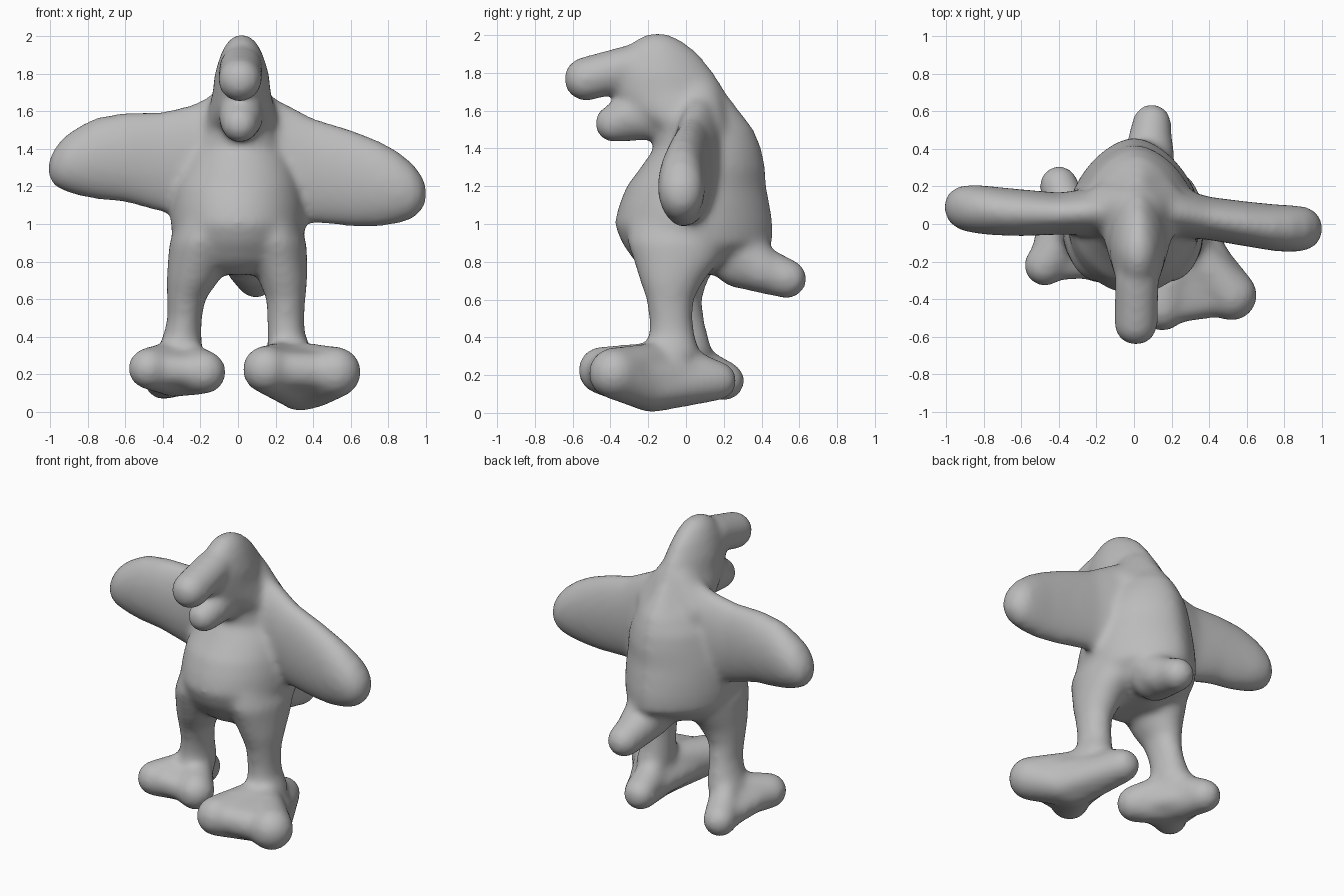
import bpy, bmesh, math
from mathutils import Vector

if "Cube" in bpy.data.objects:
    bpy.data.objects.remove(bpy.data.objects["Cube"])

body = bmesh.new()


def loft(axis, sections, sides=40, pinch=1.0):
    """Skin ellipses: (position along axis, centre a, centre b, radius a, radius b).
    pinch above 1 narrows the half that faces +b."""
    rings = []
    for t, ca, cb, ra, rb in sections:
        ring = []
        for i in range(sides):
            w = 2 * math.pi * i / sides
            c, s = math.cos(w), math.sin(w)
            if s > 0:
                c = math.copysign(abs(c) ** pinch, c)
                s = s ** pinch
            a, b = ca + ra * c, cb + rb * s
            co = {'x': (t, a, b), 'y': (a, t, b), 'z': (a, b, t)}[axis]
            ring.append(body.verts.new(co))
        rings.append(ring)
    faces = []
    for lo, hi in zip(rings, rings[1:]):
        for i in range(sides):
            j = (i + 1) % sides
            faces.append(body.faces.new((lo[i], lo[j], hi[j], hi[i])))
    faces.append(body.faces.new(rings[0][::-1]))
    faces.append(body.faces.new(rings[-1]))
    bmesh.ops.recalc_face_normals(body, faces=faces)


def hull(*balls):
    """Convex hull around balls (x, y, z, radius)."""
    part = bmesh.new()
    for x, y, z, r in balls:
        made = bmesh.ops.create_icosphere(part, subdivisions=3, radius=r)
        bmesh.ops.translate(part, verts=made['verts'], vec=Vector((x, y, z)))
    out = bmesh.ops.convex_hull(part, input=part.verts[:])
    junk = {g for g in out['geom_interior'] + out['geom_unused']
            if isinstance(g, bmesh.types.BMVert)}
    bmesh.ops.delete(part, geom=list(junk), context='VERTS')
    bmesh.ops.recalc_face_normals(part, faces=part.faces[:])
    mesh = bpy.data.meshes.new("hull")
    part.to_mesh(mesh)
    part.free()
    body.from_mesh(mesh)
    bpy.data.meshes.remove(mesh)


def foot(outer, inner, heel, ankle, sole, sole_side):
    """Two toes and a heel running up to the ankle, with webs between them."""
    for tip in (outer, inner, heel):
        hull(tip, ankle)
        hull(tip, sole, sole_side)
    hull(*[(x, y, z, r * .76) for x, y, z, r in (outer, inner, heel)], sole, sole_side, ankle)
    # Tendon from the heel up the back of the leg
    x, y, z, r = ankle
    hull((heel[0], heel[1] - .03, heel[2], .09), (x, y + .0, z + .09, .08))


# Torso and head
loft('z', [(.73, 0, -.03, .16, .15), (.8, 0, .02, .30, .29), (.9, 0, .06, .345, .4),
           (1.0, 0, .04, .36, .42), (1.1, 0, .045, .355, .40), (1.2, 0, .055, .34, .37),
           (1.3, .01, .09, .31, .33), (1.4, .01, .115, .27, .285), (1.5, .02, .09, .22, .27),
           (1.6, .02, -.02, .18, .305), (1.7, .02, -.09, .155, .3), (1.8, .02, -.125, .145, .275),
           (1.9, .02, -.14, .115, .21), (1.97, .02, -.145, .08, .13), (2.01, .02, -.15, .03, .05)],
     pinch=1.2)

# Shoulders
hull((-.12, .08, 1.49, .15), (.14, .075, 1.49, .15), (.02, .06, 1.65, .15))

# Upper and lower beak
hull((.01, -.53, 1.768, .118), (.015, -.3, 1.83, .118))
hull((.01, -.385, 1.532, .1), (.015, -.3, 1.57, .12), (.02, -.1, 1.57, .12))

# Wings
loft('x', [(.05, .1, 1.36, .14, .36), (.15, .07, 1.33, .15, .36), (.25, .06, 1.325, .13, .32),
           (.4, .03, 1.285, .115, .28),
           (.6, 0, 1.245, .12, .26), (.75, -.02, 1.215, .125, .23), (.85, -.025, 1.195, .125, .195),
           (.93, -.025, 1.175, .115, .15), (.98, -.025, 1.165, .08, .095), (1.005, -.025, 1.16, .03, .04)])
loft('x', [(-.03, .1, 1.36, .14, .36), (-.13, .08, 1.34, .14, .35), (-.25, .065, 1.34, .122, .295),
           (-.4, .055, 1.33, .112, .27),
           (-.6, .06, 1.355, .125, .24), (-.75, .07, 1.35, .13, .22), (-.85, .08, 1.335, .13, .185),
           (-.93, .085, 1.32, .118, .145), (-.985, .09, 1.3, .083, .095), (-1.01, .09, 1.295, .03, .04)])

# Tail
hull((.095, .535, .71, .106), (.065, .28, .8, .14))
hull((.095, .4, .755, .12), (.04, .2, .9, .18))

# Legs
loft('z', [(.2, -.33, -.04, .12, .12), (.32, -.31, -.01, .12, .15), (.42, -.295, -.015, .1, .13),
           (.5, -.285, -.03, .093, .125), (.6, -.275, -.05, .103, .135), (.7, -.24, -.06, .14, .175),
           (.8, -.215, -.05, .16, .225), (.9, -.2, -.04, .165, .27), (1.05, -.16, -.03, .15, .27)])
loft('z', [(.2, .3, -.13, .13, .12), (.32, .275, -.08, .12, .15), (.42, .257, -.075, .1, .12),
           (.5, .255, -.08, .1, .115), (.6, .255, -.085, .105, .125), (.7, .24, -.075, .13, .17),
           (.8, .22, -.05, .15, .225), (.9, .2, -.04, .165, .27), (1.05, .16, -.03, .15, .27)])

# Feet
foot((-.475, -.22, .23, .113), (-.18, -.2, .21, .118), (-.4, .205, .17, .106),
     (-.31, -.01, .29, .1), (-.34, -.05, .165, .09), (-.3, -.12, .165, .08))
foot((.52, -.38, .21, .138), (.15, -.445, .225, .128), (.23, .165, .17, .106),
     (.265, -.1, .28, .1), (.33, -.18, .115, .115), (.41, -.2, .13, .11))

mesh = bpy.data.meshes.new("bird_body")
body.to_mesh(mesh)
body.free()
bird = bpy.data.objects.new("bird_body", mesh)
bpy.context.collection.objects.link(bird)

# Fuse the parts and soften the joins
remesh = bird.modifiers.new("fuse", 'REMESH')
remesh.mode = 'VOXEL'
remesh.voxel_size = .018
soften = bird.modifiers.new("soften", 'SMOOTH')
soften.factor = .5
soften.iterations = 22
bpy.context.view_layer.objects.active = bird
bird.select_set(True)
bpy.ops.object.convert(target='MESH')
bpy.ops.object.shade_smooth()

clay = bpy.data.materials.new("grey_clay")
clay.diffuse_color = (.5, .5, .5, 1)
clay.use_nodes = True
clay.node_tree.nodes["Principled BSDF"].inputs["Base Color"].default_value = clay.diffuse_color
bird.data.materials.clear()
bird.data.materials.append(clay)
